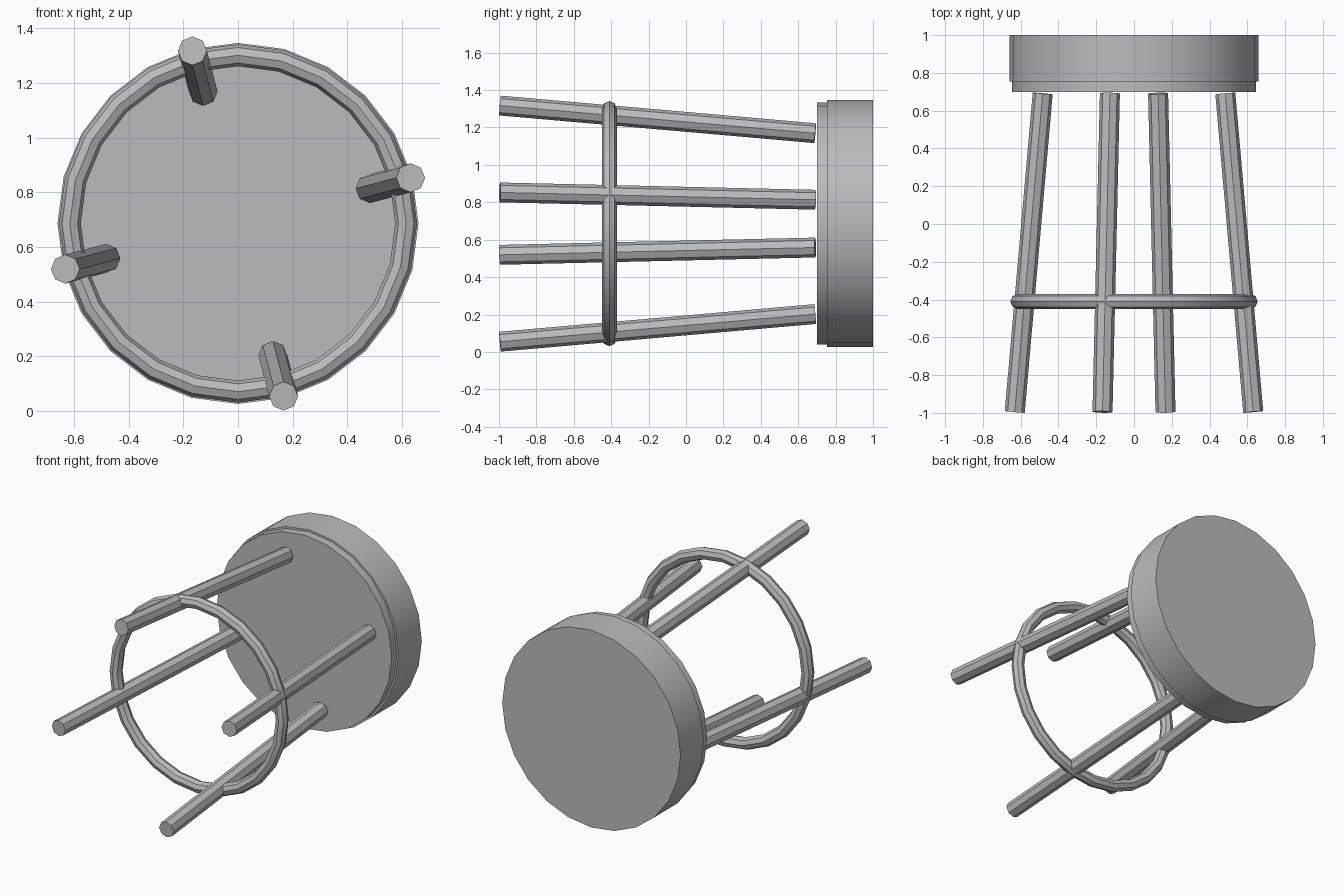
import bpy
import math
from mathutils import Matrix, Vector

cube = bpy.data.objects.get("Cube")
if cube:
    bpy.data.objects.remove(cube, do_unlink=True)

CENTRE_Z = 0.686
grey = bpy.data.materials.new("plain grey")
grey.use_nodes = True
grey.diffuse_color = (0.5, 0.5, 0.5, 1)
grey.node_tree.nodes["Principled BSDF"].inputs["Base Color"].default_value = (0.5, 0.5, 0.5, 1)


def finish(name):
    obj = bpy.context.object
    obj.name = name
    obj.data.materials.append(grey)
    bpy.ops.object.shade_smooth_by_angle(angle=math.radians(30))
    return obj


def rod(name, start, end, radius, sides, spin=0.0):
    """Cylinder between two points, turned by spin about its own axis."""
    axis = end - start
    bpy.ops.mesh.primitive_cylinder_add(vertices=sides, radius=radius, depth=axis.length)
    obj = finish(name)
    turn = Vector((0, 1, 0)).rotation_difference(axis).to_matrix().to_4x4()
    lay_down = Matrix.Rotation(-math.pi / 2, 4, 'X') @ Matrix.Rotation(spin, 4, 'Z')
    obj.matrix_world = Matrix.Translation((start + end) / 2) @ turn @ lay_down
    return obj


# Round seat and the slightly narrower base beneath it, lying on its side
rod("seat", Vector((0, 0.755, CENTRE_Z)), Vector((0, 1, CENTRE_Z)), 0.66, 24)
rod("seat_base", Vector((0, 0.70, CENTRE_Z)), Vector((0, 0.755, CENTRE_Z)), 0.647, 24)

# Four splayed legs
for i, side in enumerate(("upper", "left", "lower", "right")):
    angle = math.radians(104.8) - i * math.pi / 2
    out = Vector((math.cos(angle), 0, math.sin(angle)))
    foot = out * 0.653 + Vector((0, -0.995, CENTRE_Z))
    top = out * 0.50 + Vector((0, 0.691, CENTRE_Z))
    rod(side + "_leg", foot, top, 0.053, 8)

# Foot ring threaded through the legs
bpy.ops.mesh.primitive_torus_add(
    major_segments=24, minor_segments=8, major_radius=0.615, minor_radius=0.04,
    location=(0, -0.41, CENTRE_Z), rotation=(math.pi / 2, 0, 0))
finish("foot_ring")
